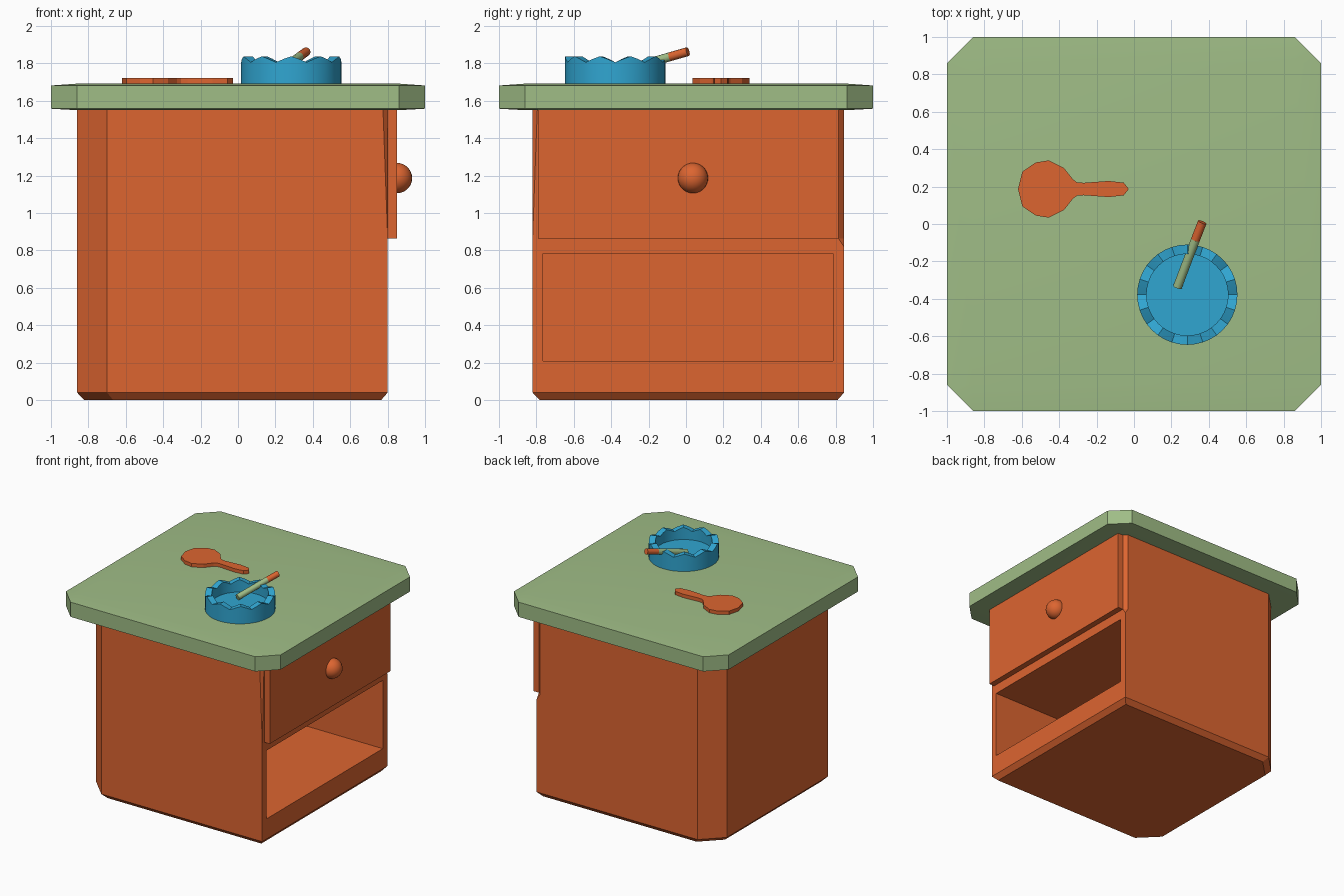
import bpy, bmesh, math
from mathutils import Vector

if "Cube" in bpy.data.objects:
    bpy.data.objects.remove(bpy.data.objects["Cube"])


def material(name, rgb):
    m = bpy.data.materials.new(name)
    m.diffuse_color = (*rgb, 1)
    m.use_nodes = True
    m.node_tree.nodes["Principled BSDF"].inputs["Base Color"].default_value = m.diffuse_color
    return m


ORANGE = material("orange", (0.72, 0.13, 0.03))
GREEN = material("green", (0.35, 0.51, 0.24))
BLUE = material("blue", (0.03, 0.38, 0.64))


def finish(name, bm, mat, smooth=None):
    bmesh.ops.remove_doubles(bm, verts=bm.verts, dist=1e-4)
    bmesh.ops.recalc_face_normals(bm, faces=bm.faces)
    me = bpy.data.meshes.new(name)
    bm.to_mesh(me)
    bm.free()
    ob = bpy.data.objects.new(name, me)
    bpy.context.collection.objects.link(ob)
    me.materials.append(mat)
    if smooth:
        bpy.ops.object.select_all(action='DESELECT')
        ob.select_set(True)
        bpy.context.view_layer.objects.active = ob
        bpy.ops.object.shade_smooth_by_angle(angle=math.radians(smooth))
    return ob


def loft(name, rings, mat, smooth=None):
    """Skin a stack of equal-length point rings and cap both ends."""
    bm = bmesh.new()
    vs = [[bm.verts.new(p) for p in r] for r in rings]
    n = len(rings[0])
    for a, b in zip(vs, vs[1:]):
        for i in range(n):
            j = (i + 1) % n
            bm.faces.new((a[i], a[j], b[j], b[i]))
    bm.faces.new(vs[0][::-1])
    bm.faces.new(vs[-1])
    return finish(name, bm, mat, smooth)


def section(x0, x1, y0, y1, z, cuts):
    """Rectangle with chamfers: front left, front right, back right, back left."""
    a, b, c, d = cuts
    return [(x0, y0 + a, z), (x0 + a, y0, z), (x1 - b, y0, z), (x1, y0 + b, z),
            (x1, y1 - c, z), (x1 - c, y1, z), (x0 + d, y1, z), (x0, y1 - d, z)]


def box(name, x0, x1, y0, y1, z0, z1, mat):
    bm = bmesh.new()
    bmesh.ops.create_cube(bm, size=1)
    for v in bm.verts:
        v.co = ((x0, x1)[v.co.x > 0], (y0, y1)[v.co.y > 0], (z0, z1)[v.co.z > 0])
    return finish(name, bm, mat)


# cabinet body, with slim corner cuts beside the drawer
body = (-0.86, 0.80, -0.82, 0.845)
cabinet = loft("cabinet_body", [
    section(-0.822, 0.765, -0.782, 0.81, 0, (0.155, 0, 0, 0.155)),
    section(*body, 0.04, (0.16, 0, 0, 0.16)),
    section(*body, 0.82, (0.16, 0, 0, 0.16)),
    section(*body, 0.865, (0.16, 0, 0.03, 0.16)),
    section(*body, 1.555, (0.16, 0.025, 0.03, 0.16))], ORANGE)

# open shelf compartment
cutter = box("shelf_cutter", -0.72, 0.95, -0.765, 0.785, 0.21, 0.785, ORANGE)
cutter.hide_render = True
mod = cabinet.modifiers.new("shelf", 'BOOLEAN')
mod.operation = 'DIFFERENCE'
mod.solver = 'EXACT'
mod.object = cutter
bpy.context.view_layer.objects.active = cabinet
bpy.ops.object.modifier_apply(modifier=mod.name)
bpy.data.objects.remove(cutter)

# drawer and knob
box("drawer_front", 0.79, 0.85, -0.79, 0.815, 0.865, 1.555, ORANGE)
bm = bmesh.new()
bmesh.ops.create_uvsphere(bm, u_segments=24, v_segments=14, radius=0.081)
bmesh.ops.translate(bm, verts=bm.verts, vec=(0.85, 0.037, 1.187))
finish("drawer_knob", bm, ORANGE, 40)

# table top, slightly crowned on both faces
square, octo = (0,) * 4, (0.14,) * 4
loft("table_top", [
    section(-0.86, 0.86, -0.86, 0.86, 1.55, square),
    section(-1, 1, -1, 1, 1.558, octo),
    section(-1, 1, -1, 1, 1.682, octo),
    section(-0.86, 0.86, -0.86, 0.86, 1.692, square)], GREEN, 30)

# ashtray with ten rim notches
TRAY = (0.285, -0.378)
N = 40


def tray_ring(r, z, notch=0.0):
    drop = (1, 0.45, 0, 0.45)
    return [(TRAY[0] + r * math.cos(math.tau * i / N),
             TRAY[1] + r * math.sin(math.tau * i / N),
             z - notch * drop[i % 4]) for i in range(N)]


loft("ashtray", [tray_ring(0.268, 1.688), tray_ring(0.268, 1.838, 0.032),
                 tray_ring(0.218, 1.838, 0.032), tray_ring(0.218, 1.735)], BLUE, 20)


# cigarette resting on the rim
def rod(name, a, b, r, mat, n=12):
    a, b = Vector(a), Vector(b)
    q = (b - a).to_track_quat('Z', 'Y')
    ring = [q @ Vector((r * math.cos(math.tau * i / n), r * math.sin(math.tau * i / n), 0))
            for i in range(n)]
    return loft(name, [[p + v for v in ring] for p in (a, b)], mat, 40)


butt, joint, tip = (0.232, -0.338, 1.762), (0.328, -0.085, 1.836), (0.365, 0.01, 1.863)
rod("cigarette_paper", butt, joint, 0.024, GREEN)
rod("cigarette_filter", joint, tip, 0.024, ORANGE)

# hand mirror: half outline mirrored about its long axis
AXIS = 0.187
half = [(-0.62, 0), (-0.597, 0.093), (-0.525, 0.142), (-0.455, 0.153), (-0.375, 0.113),
        (-0.325, 0.05), (-0.305, 0.036), (-0.27, 0.033), (-0.135, 0.043), (-0.055, 0.034), (-0.028, 0)]
outline = half + [(x, -y) for x, y in half[-2:0:-1]]
loft("hand_mirror", [[(x, AXIS + y, z) for x, y in outline] for z in (1.688, 1.721)], ORANGE)
